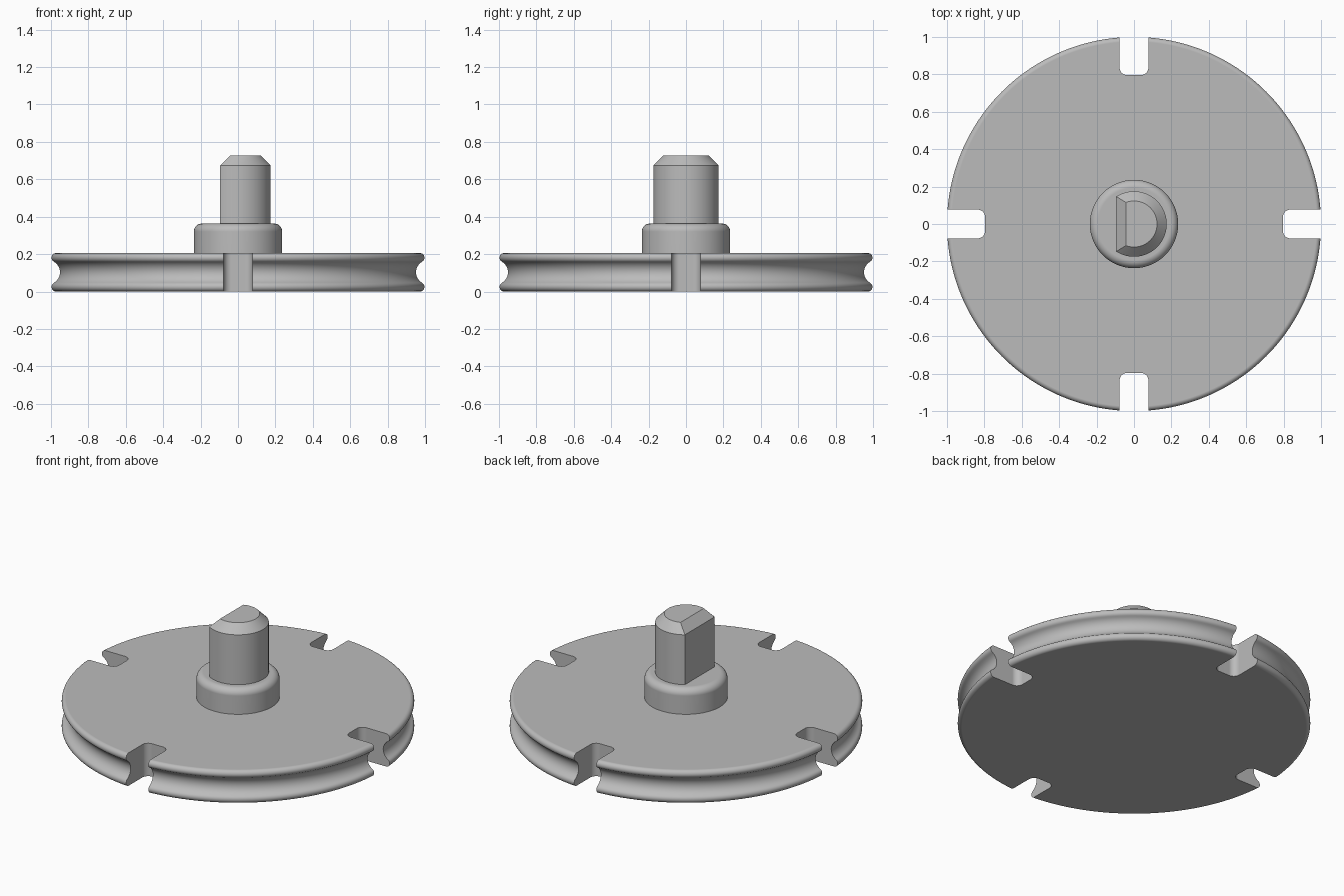
import bpy, bmesh
from math import sin, cos, pi, radians, acos
from mathutils import Matrix

cube = bpy.data.objects.get("Cube")
if cube:
    bpy.data.objects.remove(cube, do_unlink=True)

GREY = (0.5, 0.5, 0.5, 1.0)
mat = bpy.data.materials.new("plain grey")
mat.use_nodes = True
mat.diffuse_color = GREY
mat.node_tree.nodes["Principled BSDF"].inputs["Base Color"].default_value = GREY


def make_object(name, bm):
    bmesh.ops.recalc_face_normals(bm, faces=bm.faces[:])
    mesh = bpy.data.meshes.new(name)
    bm.to_mesh(mesh)
    bm.free()
    mesh.materials.append(mat)
    obj = bpy.data.objects.new(name, mesh)
    bpy.context.collection.objects.link(obj)
    return obj


def select_only(obj):
    bpy.ops.object.select_all(action='DESELECT')
    obj.select_set(True)
    bpy.context.view_layer.objects.active = obj


def finish(obj):
    select_only(obj)
    bpy.ops.object.shade_smooth_by_angle(angle=radians(30))
    mod = obj.modifiers.new("Clean shading", 'WEIGHTED_NORMAL')
    mod.keep_sharp = True


def arc(cx, cz, r, start, end, steps):
    angles = [radians(start + (end - start) * i / steps) for i in range(steps + 1)]
    return [(cx + r * cos(a), cz + r * sin(a)) for a in angles]


def loft(rings):
    """Skin closed rings of points and cap both ends."""
    bm = bmesh.new()
    loops = [[bm.verts.new(p) for p in ring] for ring in rings]
    n = len(loops[0])
    for low, high in zip(loops, loops[1:]):
        for i in range(n):
            j = (i + 1) % n
            bm.faces.new((low[i], low[j], high[j], high[i]))
    bm.faces.new(loops[0][::-1])
    bm.faces.new(loops[-1])
    return bm


def lathe(name, profile, sides):
    turns = [2 * pi * i / sides for i in range(sides)]
    return make_object(name, loft([[(r * cos(a), r * sin(a), z) for a in turns]
                                   for r, z in profile]))


# Grooved disc: rounded lips around a concave channel
DISC_H, LIP = 0.206, 0.025
reach = (DISC_H / 2 - LIP) / sin(radians(60))
lower_lip = arc(1 - LIP, LIP, LIP, -90, 60, 10)
groove = arc(1 - LIP + reach * cos(radians(60)), DISC_H / 2, reach - LIP, 240, 120, 16)
upper_lip = [(r, DISC_H - z) for r, z in reversed(lower_lip)]
disc = lathe("grooved_disc", lower_lip + groove[1:-1] + upper_lip, 192)

# Four rim slots with rounded inner corners
SLOT_IN, SLOT_HALF, CORNER = 0.796, 0.077, 0.04
corner = arc(SLOT_IN + CORNER, SLOT_HALF - CORNER, CORNER, 90, 180, 8)
outline = [(1.2, SLOT_HALF)] + corner
outline += [(x, -y) for x, y in reversed(outline)]
for k in range(4):
    bm = loft([[(x, y, z) for x, y in outline] for z in (-0.1, DISC_H + 0.1)])
    bm.transform(Matrix.Rotation(k * pi / 2, 4, 'Z'))
    cutter = make_object("slot_cutter", bm)
    cutter.hide_render = True
    cut = disc.modifiers.new("Slot", 'BOOLEAN')
    cut.operation, cut.solver, cut.object = 'DIFFERENCE', 'EXACT', cutter
    select_only(disc)
    bpy.ops.object.modifier_apply(modifier=cut.name)
    bpy.data.objects.remove(cutter, do_unlink=True)
finish(disc)

# Hub with a rounded top edge
HUB_R, HUB_TOP, FILLET = 0.236, 0.363, 0.042
finish(lathe("hub", [(HUB_R, DISC_H - 0.01)]
             + arc(HUB_R - FILLET, HUB_TOP - FILLET, FILLET, 0, 90, 10), 96))


# D-shaped shaft with a chamfered tip
def d_ring(radius, flat, z, steps=72):
    half = acos(flat / radius)
    angles = [half * (2 * i / steps - 1) for i in range(steps + 1)]
    return [(radius * cos(a), radius * sin(a), z) for a in angles]


shaft = loft([d_ring(0.175, -0.095, HUB_TOP - 0.01),
              d_ring(0.175, -0.095, 0.675),
              d_ring(0.123, -0.043, 0.727)])
finish(make_object("d_shaft", shaft))
